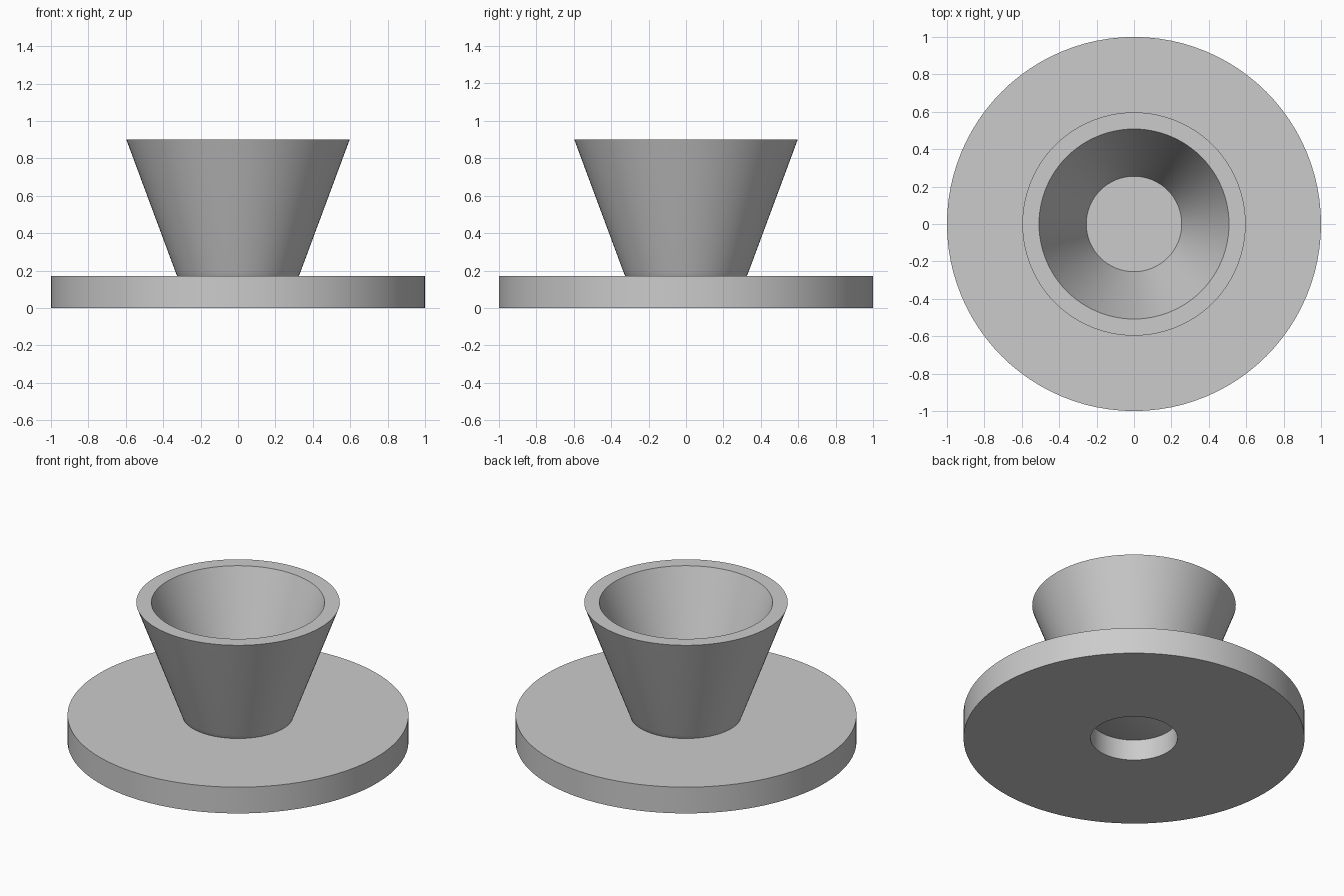
import bpy, bmesh, math

SEGMENTS = 96

if "Cube" in bpy.data.objects:
    bpy.data.objects.remove(bpy.data.objects["Cube"], do_unlink=True)

grey = bpy.data.materials.new("plain grey")
grey.use_nodes = True
colour = (0.6, 0.6, 0.6, 1)
grey.diffuse_color = colour
grey.node_tree.nodes["Principled BSDF"].inputs["Base Color"].default_value = colour


def lathe(name, profile, closed=False):
    """Turn a (radius, height) profile around the z axis."""
    bm = bmesh.new()
    verts = [bm.verts.new((r, 0, z)) for r, z in profile]
    ends = verts[1:] + (verts[:1] if closed else [])
    edges = [bm.edges.new(pair) for pair in zip(verts, ends)]
    bmesh.ops.spin(bm, geom=verts + edges, cent=(0, 0, 0), axis=(0, 0, 1),
                   angle=math.tau, steps=SEGMENTS, use_duplicate=False)
    bmesh.ops.remove_doubles(bm, verts=bm.verts, dist=0.0005)
    bmesh.ops.recalc_face_normals(bm, faces=bm.faces)
    mesh = bpy.data.meshes.new(name)
    bm.to_mesh(mesh)
    bm.free()
    mesh.materials.append(grey)
    obj = bpy.data.objects.new(name, mesh)
    bpy.context.collection.objects.link(obj)
    bpy.ops.object.select_all(action="DESELECT")
    obj.select_set(True)
    bpy.context.view_layer.objects.active = obj
    bpy.ops.object.shade_smooth_by_angle(angle=math.radians(35))
    return obj


# Flat round base with a hole through its middle
lathe("base_disc", [(0.255, 0), (1, 0), (1, 0.17), (0.255, 0.17)], closed=True)

# Flared cup, its rounded foot sunk into the base and closing the hole
lathe("flared_cup", [(0, 0.135), (0.29, 0.135), (0.312, 0.15), (0.325, 0.17),
                     (0.335, 0.195), (0.597, 0.9), (0.508, 0.9),
                     (0.255, 0.22), (0, 0.22)])
